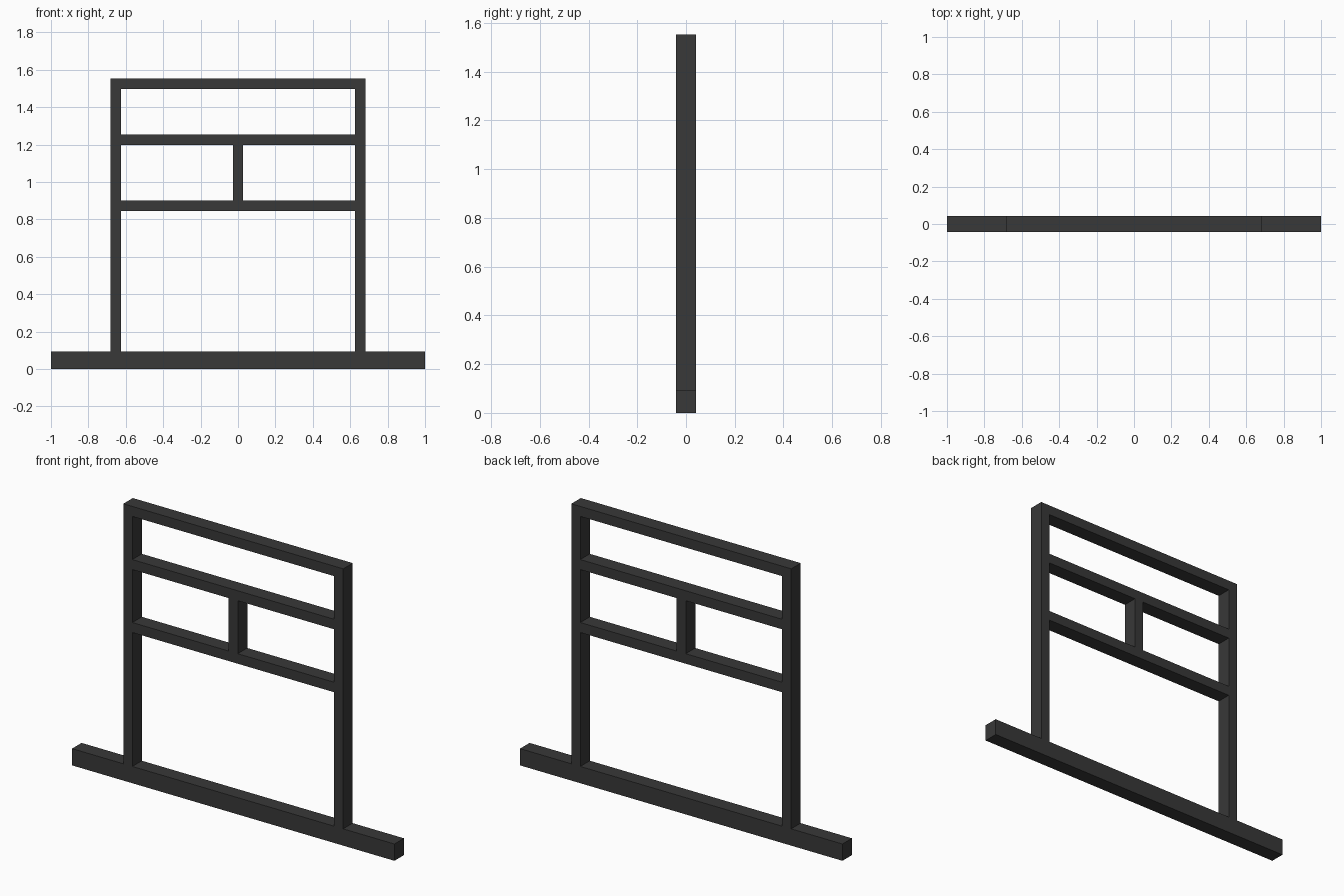
import bpy

if "Cube" in bpy.data.objects:
    bpy.data.objects.remove(bpy.data.objects["Cube"])

DEPTH = 0.084
BASE_TOP, TOP = 0.094, 1.552
POST_IN, POST_OUT = 0.626, 0.682
BAR = 0.056

dark = bpy.data.materials.new("dark_grey")
dark.diffuse_color = (0.04, 0.04, 0.04, 1)
dark.use_nodes = True
dark.node_tree.nodes["Principled BSDF"].inputs["Base Color"].default_value = dark.diffuse_color


def beam(name, x0, x1, z0, z1):
    """Square-edged beam spanning x0..x1 and z0..z1, centred on y."""
    bpy.ops.mesh.primitive_cube_add(size=1, location=((x0 + x1) / 2, 0, (z0 + z1) / 2))
    ob = bpy.context.object
    ob.name = name
    ob.scale = (x1 - x0, DEPTH, z1 - z0)
    bpy.ops.object.transform_apply(location=False, rotation=False, scale=True)
    ob.data.materials.append(dark)
    return ob


# Wide foot beam
beam("base_beam", -1, 1, 0, BASE_TOP)

# Side posts
beam("left_post", -POST_OUT, -POST_IN, BASE_TOP, TOP)
beam("right_post", POST_IN, POST_OUT, BASE_TOP, TOP)

# Horizontal rails between the posts
for name, top in (("top_rail", TOP), ("middle_rail", 1.254), ("lower_rail", 0.901)):
    beam(name, -POST_IN, POST_IN, top - BAR, top)

# Short centre divider between the two lower rails
beam("centre_divider", -BAR / 2, BAR / 2, 0.901, 1.254 - BAR)
